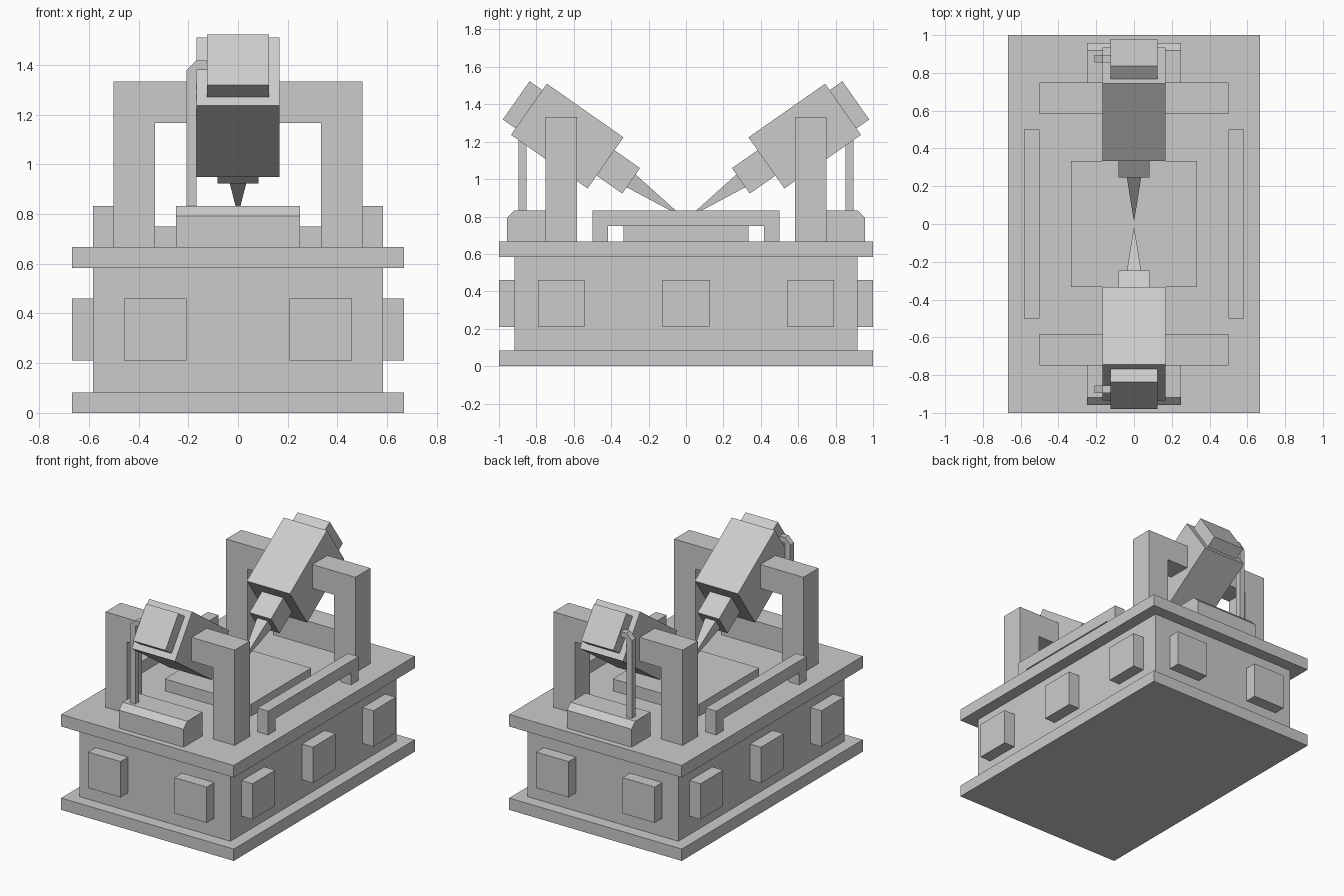
import bpy, bmesh, math
from mathutils import Matrix, Vector

if "Cube" in bpy.data.objects:
    bpy.data.objects.remove(bpy.data.objects["Cube"])


def make(name, verts, faces):
    bm = bmesh.new()
    vs = [bm.verts.new(v) for v in verts]
    for f in faces:
        bm.faces.new([vs[i] for i in f])
    bmesh.ops.recalc_face_normals(bm, faces=bm.faces)
    me = bpy.data.meshes.new(name)
    bm.to_mesh(me)
    bm.free()
    ob = bpy.data.objects.new(name, me)
    bpy.context.collection.objects.link(ob)
    return ob


def prism(name, profile, to3d, a, b):
    """Extrude a 2D profile between depths a and b."""
    n = len(profile)
    verts = [to3d(p, q, d) for d in (a, b) for p, q in profile]
    faces = [range(n), range(n, 2 * n)]
    faces += [(i, (i + 1) % n, n + (i + 1) % n, n + i) for i in range(n)]
    return make(name, verts, faces)


def rect(x0, x1, y0, y1):
    return [(x0, y0), (x1, y0), (x1, y1), (x0, y1)]


def box(name, x0, x1, y0, y1, z0, z1):
    return prism(name, rect(x0, x1, y0, y1), lambda p, q, d: (p, q, d), z0, z1)


def along_x(p, q, d):
    return (d, p, q)


def along_y(p, q, d):
    return (p, d, q)


def portal(half, inner, z0, z1, z2):
    return [(-half, z0), (-half, z2), (half, z2), (half, z0),
            (inner, z0), (inner, z1), (-inner, z1), (-inner, z0)]


# Cabinet
box("base_plate", -.667, .667, -1, 1, 0, .083)
box("cabinet", -.583, .583, -.917, .917, .083, .583)
box("deck_plate", -.667, .667, -1, 1, .583, .667)
box("work_table", -.333, .333, -.333, .333, .667, .75)

# Cabinet panels and side rails
for s in (-1, 1):
    for x in (-.333, .333):
        box("end_panel", x - .125, x + .125, *sorted((s * .917, s)), .21, .46)
    for y in (-.667, 0, .667):
        box("side_panel", *sorted((s * .583, s * .667)), y - .125, y + .125, .21, .46)
    prism("side_rail", portal(.5, .417, .667, .75, .833), along_x, s * .5, s * .583)

# Tilted tool axis
tilt = math.radians(35)
centre = Vector((0, .635, 1.23))


def tool_part(name, s, u0, w0, u1, w1):
    """Square frustum along the tilted axis, mirrored to side s."""
    axis = Matrix.Rotation(tilt, 4, 'X')
    verts = []
    for u, w in ((u0, w0), (u1, w1)):
        for a, b in rect(-w, w, -w, w):
            v = centre + axis @ Vector((a, u, b))
            verts.append((v.x, s * v.y, v.z))
    faces = [(0, 1, 2, 3), (4, 5, 6, 7)]
    faces += [(i, (i + 1) % 4, 4 + (i + 1) % 4, 4 + i) for i in range(4)]
    return make(name, verts, faces)


# Two mirrored tool stations
for s in (-1, 1):
    prism("gantry", portal(.5, .333, .667, 1.167, 1.333), along_y, s * .583, s * .75)
    tool_part("tool_body", s, -.25, .167, .25, .167)
    tool_part("tool_cap", s, .25, .125, .333, .125)
    tool_part("nozzle", s, -.417, .083, -.25, .083)
    tool_part("nozzle_tip", s, -.745, .002, -.417, .0417)
    # Console with chamfered outer edge
    prism("console", [(s * .75, .667), (s * .958, .667), (s * .958, .793),
                      (s * .918, .833), (s * .75, .833)], along_x, -.25, .25)
    # Bent feed conduit from console to cap
    prism("conduit", [(-.208, .833), (-.208, 1.377), (-.167, 1.418), (-.125, 1.418),
                      (-.125, 1.38), (-.167, 1.38), (-.167, .833)],
          along_y, s * .854, s * .896)
